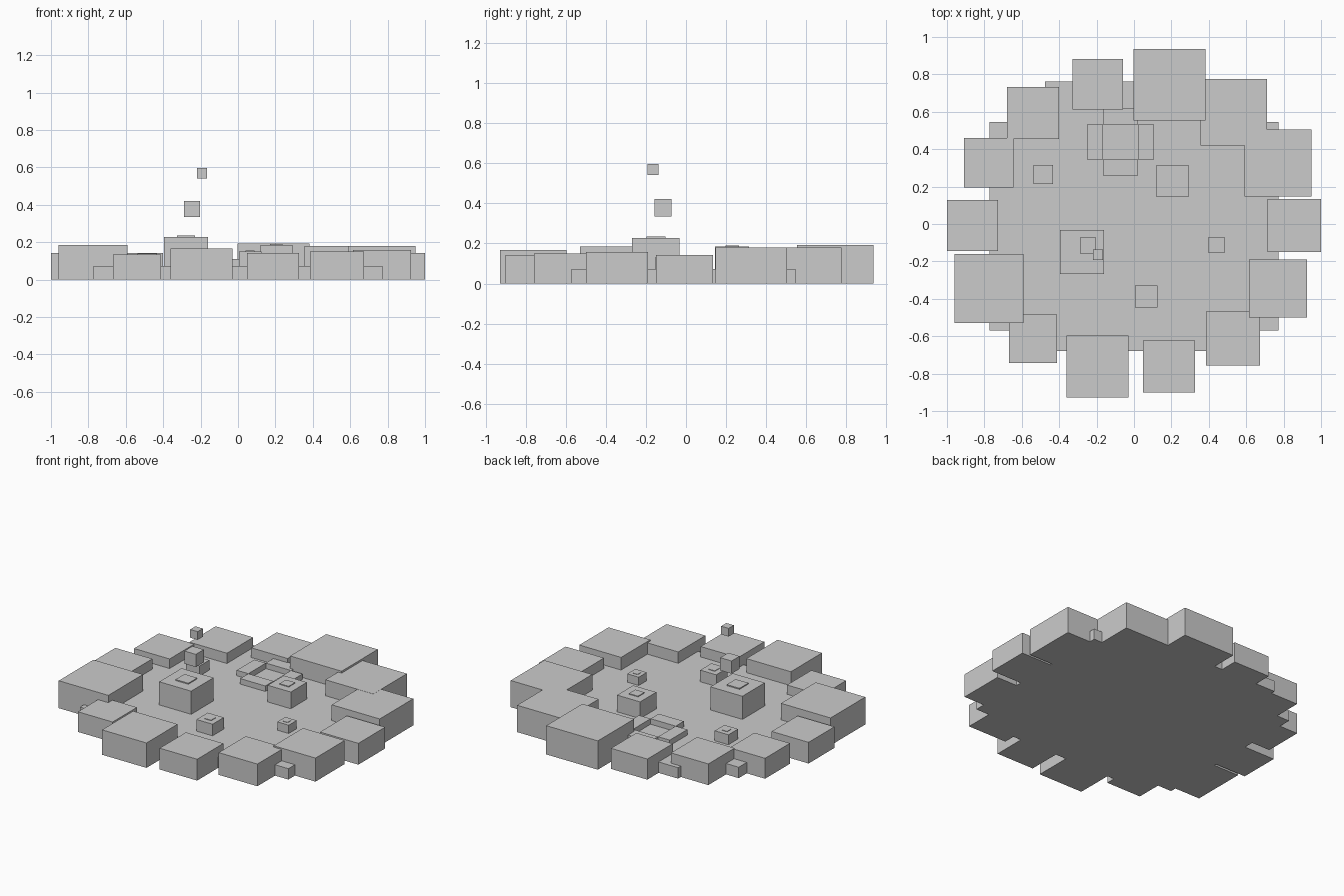
import bpy, bmesh

if "Cube" in bpy.data.objects:
    bpy.data.objects.remove(bpy.data.objects["Cube"])

GROUND = 0.073

stone = bpy.data.materials.new("light_grey_stone")
stone.diffuse_color = (0.6, 0.6, 0.6, 1)
stone.use_nodes = True
stone.node_tree.nodes["Principled BSDF"].inputs["Base Color"].default_value = stone.diffuse_color


def finish(name, bm):
    bmesh.ops.recalc_face_normals(bm, faces=bm.faces)
    mesh = bpy.data.meshes.new(name)
    bm.to_mesh(mesh)
    bm.free()
    mesh.materials.append(stone)
    obj = bpy.data.objects.new(name, mesh)
    bpy.context.collection.objects.link(obj)
    return obj


def box(name, x0, x1, y0, y1, z0, z1):
    bm = bmesh.new()
    bmesh.ops.create_cube(bm, size=1)
    for v in bm.verts:
        v.co.x = x1 if v.co.x > 0 else x0
        v.co.y = y1 if v.co.y > 0 else y0
        v.co.z = z1 if v.co.z > 0 else z0
    return finish(name, bm)


# Ground slab: stepped outline extruded upward
X, Y0, Y1 = 0.773, -0.57, 0.545
x, y0, y1 = 0.475, -0.68, 0.762
outline = [(-x, y0), (x, y0), (x, Y0), (X, Y0), (X, Y1), (x, Y1),
           (x, y1), (-x, y1), (-x, Y1), (-X, Y1), (-X, Y0), (-x, Y0)]
bm = bmesh.new()
base = bm.faces.new([bm.verts.new((px, py, 0)) for px, py in outline])
top = bmesh.ops.extrude_face_region(bm, geom=[base])
for v in top["geom"]:
    if isinstance(v, bmesh.types.BMVert):
        v.co.z = GROUND
finish("ground_slab", bm)

# Ring of border boulders: centre x, centre y, width, height
boulders = [
    (0.19, 0.745, 0.383, 0.193), (-0.195, 0.746, 0.27, 0.138),
    (-0.54, 0.594, 0.278, 0.142), (-0.777, 0.328, 0.264, 0.137),
    (-0.863, -0.008, 0.274, 0.142), (-0.776, -0.345, 0.368, 0.184),
    (-0.54, -0.613, 0.258, 0.135), (-0.195, -0.762, 0.33, 0.167),
    (0.188, -0.761, 0.278, 0.143), (0.53, -0.613, 0.288, 0.149),
    (0.77, -0.345, 0.31, 0.158), (0.856, -0.008, 0.285, 0.143),
    (0.77, 0.326, 0.356, 0.179), (0.533, 0.597, 0.356, 0.18),
]
for i, (cx, cy, w, h) in enumerate(boulders):
    r = w / 2
    box(f"border_boulder_{i + 1}", cx - r, cx + r, cy - r, cy + r, 0, h)

# Vent blocks on the ground, each with a thin cap plate
vents = [(-0.278, -0.15, 0.237), (0.205, 0.23, 0.171), (-0.485, 0.265, 0.102),
         (0.442, -0.112, 0.085), (0.065, -0.388, 0.119)]
for i, (cx, cy, w) in enumerate(vents):
    r, z = w / 2, GROUND + w * 0.655
    c = r * 0.4
    box(f"vent_block_{i + 1}", cx - r, cx + r, cy - r, cy + r, GROUND, z)
    box(f"vent_cap_{i + 1}", cx - c, cx + c, cy - c, cy + c, z, z + 0.03 * w)

# Low wall of four blocks around a square pool
cx, cy, inner, outer = -0.072, 0.438, 0.093, 0.179
for i, (dx, dy) in enumerate([(1, 0), (-1, 0), (0, 1), (0, -1)]):
    mid, half = (inner + outer) / 2, (outer - inner) / 2
    rx, ry = (half, inner) if dx else (inner, half)
    box(f"pool_wall_{i + 1}", cx + dx * mid - rx, cx + dx * mid + rx,
        cy + dy * mid - ry, cy + dy * mid + ry, GROUND, 0.11)

# Floating puffs above the largest vent
for i, (px, py, pz, w) in enumerate([(-0.246, -0.114, 0.378, 0.085),
                                     (-0.193, -0.164, 0.569, 0.055)]):
    r = w / 2
    box(f"floating_puff_{i + 1}", px - r, px + r, py - r, py + r, pz - r, pz + r)
